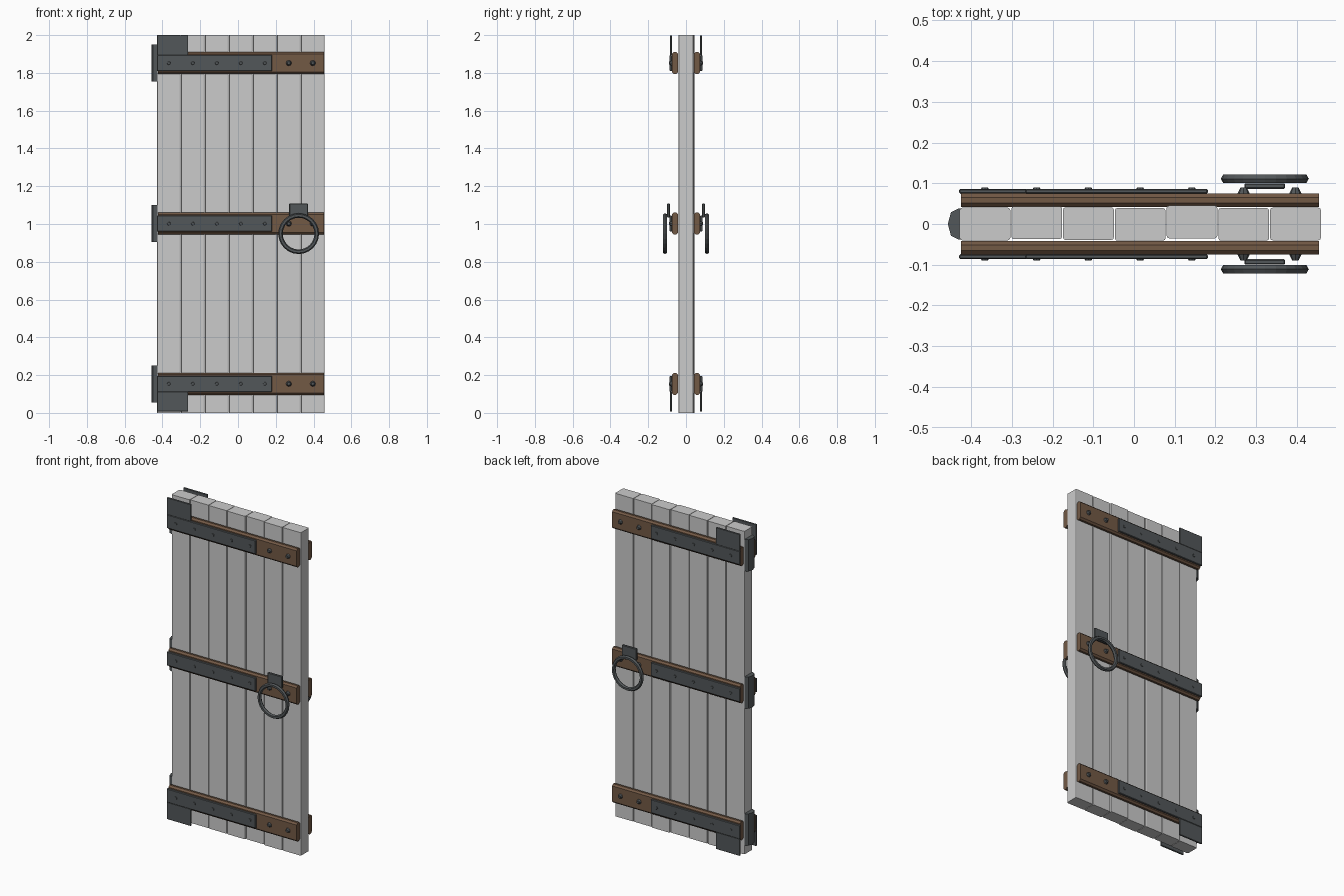
import bpy, bmesh, math
from mathutils import Matrix, Vector

if "Cube" in bpy.data.objects:
    bpy.data.objects.remove(bpy.data.objects["Cube"])


def material(name, rgb):
    m = bpy.data.materials.new(name)
    m.diffuse_color = (*rgb, 1)
    m.use_nodes = True
    m.node_tree.nodes["Principled BSDF"].inputs["Base Color"].default_value = m.diffuse_color
    return m


WOOD = material("brown_wood", (0.17, 0.10, 0.06))
IRON = material("dark_iron", (0.085, 0.095, 0.10))


def finish(bm, name, mat=None):
    bmesh.ops.recalc_face_normals(bm, faces=bm.faces)
    me = bpy.data.meshes.new(name)
    bm.to_mesh(me)
    bm.free()
    if mat:
        me.materials.append(mat)
    ob = bpy.data.objects.new(name, me)
    bpy.context.collection.objects.link(ob)
    return ob


def box(name, lo, hi, mat=None, bevel=0, axis=None, segments=1):
    """Box between two corners; bevels only edges along axis if given."""
    lo, hi = Vector(lo), Vector(hi)
    bm = bmesh.new()
    bmesh.ops.create_cube(bm, size=1)
    for v in bm.verts:
        v.co = (lo + hi) / 2 + Vector(c * abs(d) for c, d in zip(v.co, hi - lo))
    if bevel:
        edges = [e for e in bm.edges if axis is None or
                 abs((e.verts[0].co - e.verts[1].co).normalized()[axis]) > 0.9]
        bmesh.ops.bevel(bm, geom=edges, offset=bevel, segments=segments,
                        profile=0.5, affect='EDGES')
    return finish(bm, name, mat)


PITCH = 0.127
LEVELS = (0.154, 1.002, 1.852)
BOLT_X = [-0.366 + PITCH * i for i in range(7)]

# Seven upright planks, slightly uneven in depth
for i, dy in enumerate((0, 0.003, 0.001, -0.001, 0.005, -0.001, 0)):
    x = -0.428 + i * PITCH
    box("plank", (x, -0.04 + dy, 0), (x + 0.1245, 0.04 + dy, 2), None, 0.006, 2, 2)

for z in LEVELS:
    # Faceted hinge knuckle on the left edge
    bm = bmesh.new()
    outline = [(-0.425, -0.038), (-0.431, -0.038), (-0.449, -0.029), (-0.457, 0),
               (-0.449, 0.029), (-0.431, 0.038), (-0.425, 0.038)]
    face = bm.faces.new([bm.verts.new((x, y, z - 0.098)) for x, y in outline])
    ext = bmesh.ops.extrude_face_region(bm, geom=[face])
    top = [v for v in ext["geom"] if isinstance(v, bmesh.types.BMVert)]
    bmesh.ops.translate(bm, verts=top, vec=(0, 0, 0.196))
    finish(bm, "hinge_knuckle", IRON)

for s in (-1, 1):
    for z in LEVELS:
        # Cross batten and iron strap
        box("batten", (-0.424, s * 0.042, z - 0.058), (0.454, s * 0.075, z + 0.058),
            WOOD, 0.01, 0)
        box("hinge_strap", (-0.429, s * 0.074, z - 0.0425), (0.181, s * 0.0865, z + 0.0425),
            IRON, 0.003)
        # Bolts: tapered heads, mostly covered where the strap passes
        for x in BOLT_X:
            bm = bmesh.new()
            bmesh.ops.create_cone(bm, cap_ends=True, segments=8, radius1=0.016,
                                  radius2=0.008, depth=0.016)
            bm.transform(Matrix.Translation((x, s * 0.081, z)) @
                         Matrix.Rotation(-s * math.pi / 2, 4, 'X'))
            finish(bm, "bolt", IRON)

    # Corner plates at top and bottom of the hinge side
    for z0, z1 in ((0.007, 0.113), (1.893, 1.999)):
        box("corner_plate", (-0.429, s * 0.075, z0), (-0.264, s * 0.085, z1), IRON, 0.002)

    # Handle plate and ring
    box("handle_plate", (0.271, s * 0.086, 1.035), (0.371, s * 0.1, 1.108), IRON, 0.003)
    bm = bmesh.new()
    N, M, R, r = 24, 6, 0.096, 0.012
    rows = []
    for i in range(N):
        a = math.tau * i / N
        row = []
        for j in range(M):
            b = math.tau * j / M
            d = R + r * math.cos(b)
            row.append(bm.verts.new((0.321 + d * math.cos(a),
                                     s * 0.111 + r * math.sin(b),
                                     0.949 + d * math.sin(a))))
        rows.append(row)
    for i in range(N):
        p, q = rows[i], rows[(i + 1) % N]
        for j in range(M):
            k = (j + 1) % M
            bm.faces.new((p[j], q[j], q[k], p[k]))
    finish(bm, "handle_ring", IRON)
